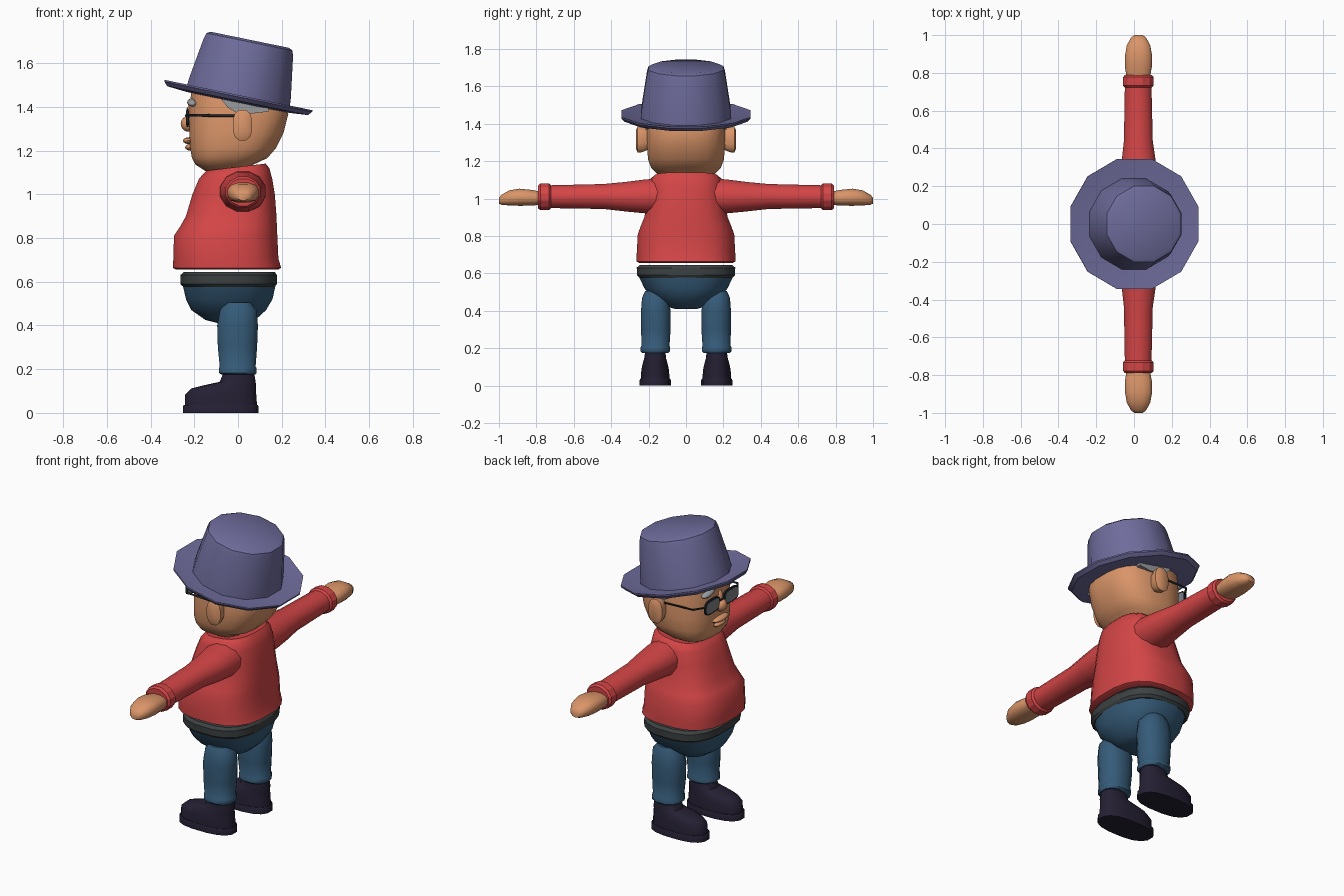
import bpy, bmesh, math
from mathutils import Vector, Matrix


def mat(name, rgb):
    m = bpy.data.materials.new(name)
    m.diffuse_color = (*rgb, 1)
    return m


HAT = mat("dusty_violet", (0.158, 0.15, 0.33))
RED = mat("red", (0.66, 0.06, 0.062))
SKIN = mat("tan_skin", (0.70, 0.30, 0.14))
BLUE = mat("denim_blue", (0.036, 0.105, 0.19))
SHOE = mat("dark_navy", (0.018, 0.014, 0.033))
BELT = mat("charcoal", (0.045, 0.053, 0.053))
GREY = mat("grey_hair", (0.32, 0.33, 0.34))
LENS = mat("lens_grey", (0.20, 0.21, 0.23))
FRAME = mat("frame_black", (0.012, 0.017, 0.022))


def finish(name, bm, material, angle=42):
    bmesh.ops.recalc_face_normals(bm, faces=bm.faces)
    me = bpy.data.meshes.new(name)
    bm.to_mesh(me)
    bm.free()
    me.materials.append(material)
    ob = bpy.data.objects.new(name, me)
    bpy.context.collection.objects.link(ob)
    bpy.ops.object.select_all(action='DESELECT')
    ob.select_set(True)
    bpy.context.view_layer.objects.active = ob
    bpy.ops.object.shade_smooth_by_angle(angle=math.radians(angle))
    return ob


def loft(name, material, rings, axis='z', n=16, p=2.0, side=1, turn=0.5, angle=42):
    """Rings are (t, u0, u1, v0, v1[, slope]); sections are superellipses."""
    bm = bmesh.new()
    loops = []
    for t, u0, u1, v0, v1, *slope in rings:
        s = slope[0] if slope else 0
        loop = []
        for i in range(n):
            a = 2 * math.pi * (i + turn) / n
            c, d = math.cos(a), math.sin(a)
            u = (u0 + u1) / 2 + (u1 - u0) / 2 * math.copysign(abs(c) ** (2 / p), c)
            v = (v0 + v1) / 2 + (v1 - v0) / 2 * math.copysign(abs(d) ** (2 / p), d)
            w = t + s * u
            co = {'z': (u, v * side, w), 'y': (u, w * side, v), 'x': (w, u * side, v)}[axis]
            loop.append(bm.verts.new(co))
        loops.append(loop)
    for a, b in zip(loops, loops[1:]):
        for i in range(n):
            j = (i + 1) % n
            bm.faces.new((a[i], a[j], b[j], b[i]))
    bm.faces.new(loops[0])
    bm.faces.new(loops[-1])
    return finish(name, bm, material, angle)


def body(rings):
    """Symmetric rings (z, x0, x1, half_y[, slope]) to loft rings."""
    return [(r[0], r[1], r[2], -r[3], r[3], *r[4:]) for r in rings]


def ball(name, material, loc, size, rot=0):
    bm = bmesh.new()
    bmesh.ops.create_uvsphere(bm, u_segments=12, v_segments=8, radius=1)
    m = Matrix.Translation(loc) @ Matrix.Rotation(rot, 4, 'X') @ Matrix.Diagonal((*size, 1))
    bm.transform(m)
    return finish(name, bm, material, 60)


def rod(name, material, a, b, r):
    a, b = Vector(a), Vector(b)
    bm = bmesh.new()
    bmesh.ops.create_cone(bm, cap_ends=True, segments=6, radius1=r, radius2=r, depth=(b - a).length)
    bm.transform(Matrix.Translation((a + b) / 2) @ (b - a).to_track_quat('Z', 'Y').to_matrix().to_4x4())
    return finish(name, bm, material, 60)


# Hat: brim and crown share one tilted axis
tilt = Matrix.Translation((0, 0, 1.44)) @ Matrix.Rotation(math.radians(11.6), 4, 'Y')
brim = [(-0.02, 0.24), (-0.012, 0.34), (0.006, 0.357), (0.014, 0.357), (0.0, 0.25)]
crown = [(-0.005, 0.25), (0.05, 0.245), (0.235, 0.216), (0.262, 0.208), (0.272, 0.19)]
for nm, prof in (("hat_brim", brim), ("hat_crown", crown)):
    ob = loft(nm, HAT, [(z, -r, r, -r, r) for z, r in prof], n=12)
    ob.data.transform(tilt)

# Head
loft("head", SKIN, body([
    (1.10, -0.14, 0.05, 0.10), (1.135, -0.195, 0.07, 0.16), (1.165, -0.212, 0.135, 0.188),
    (1.21, -0.22, 0.175, 0.205), (1.28, -0.224, 0.21, 0.21), (1.38, -0.224, 0.232, 0.21, -0.06),
    (1.435, -0.215, 0.222, 0.20, -0.2)]), n=20, p=2.7)
# Nose and lips
ball("nose", SKIN, (-0.228, 0, 1.322), (0.034, 0.036, 0.036))
ball("nose_bridge", SKIN, (-0.217, 0, 1.36), (0.022, 0.02, 0.05))
ball("upper_lip", SKIN, (-0.222, 0, 1.245), (0.03, 0.07, 0.016))
ball("lower_lip", SKIN, (-0.218, 0, 1.215), (0.024, 0.055, 0.015))

# Torso, belt and hips
loft("sweater", RED, body([
    (0.655, -0.285, 0.185, 0.25), (0.663, -0.30, 0.20, 0.266), (0.705, -0.298, 0.187, 0.266),
    (0.81, -0.295, 0.182, 0.26), (0.85, -0.268, 0.18, 0.245), (0.90, -0.24, 0.178, 0.225),
    (1.00, -0.21, 0.17, 0.205), (1.07, -0.18, 0.158, 0.198), (1.105, -0.165, 0.145, 0.19, 0.1),
    (1.125, -0.145, 0.128, 0.165, 0.12), (1.12, -0.125, 0.105, 0.14, 0.12)]), n=20, p=2.7)
loft("belt", BELT, body([
    (0.575, -0.25, 0.17, 0.25), (0.59, -0.266, 0.18, 0.264), (0.63, -0.266, 0.18, 0.266),
    (0.645, -0.25, 0.17, 0.25)]), n=20, p=2.7, angle=25)
loft("hips", BLUE, body([
    (0.41, -0.09, 0.04, 0.06), (0.425, -0.15, 0.08, 0.11), (0.47, -0.215, 0.13, 0.175),
    (0.52, -0.24, 0.16, 0.225), (0.585, -0.255, 0.174, 0.255)]), n=20, p=2.4)

for s, tag in ((1, "left"), (-1, "right")):
    # Arm, cuff and hand
    loft(f"sleeve_{tag}", RED, [
        (0.15, -0.085, 0.13, 0.915, 1.11), (0.22, -0.085, 0.13, 0.918, 1.105),
        (0.32, -0.07, 0.12, 0.928, 1.092), (0.44, -0.056, 0.102, 0.942, 1.08),
        (0.73, -0.051, 0.095, 0.947, 1.073)], 'y', n=12, side=s)
    loft(f"cuff_{tag}", RED, [
        (0.722, -0.05, 0.095, 0.945, 1.073), (0.732, -0.06, 0.106, 0.935, 1.083),
        (0.778, -0.06, 0.106, 0.935, 1.083), (0.79, -0.05, 0.096, 0.945, 1.073)],
        'y', n=12, side=s, angle=25)
    loft(f"hand_{tag}", SKIN, [
        (0.785, -0.042, 0.088, 0.965, 1.04), (0.83, -0.05, 0.096, 0.961, 1.048),
        (0.89, -0.05, 0.098, 0.96, 1.054), (0.945, -0.04, 0.088, 0.962, 1.045),
        (0.985, -0.018, 0.066, 0.966, 1.022), (1.0, 0.0, 0.048, 0.972, 1.005)],
        'y', n=12, p=2.5, side=s)
    # Leg with hem
    loft(f"leg_{tag}", BLUE, [
        (0.175, -0.078, 0.082, 0.092, 0.236), (0.183, -0.09, 0.088, 0.083, 0.245),
        (0.205, -0.09, 0.088, 0.083, 0.245), (0.212, -0.086, 0.083, 0.086, 0.241),
        (0.30, -0.095, 0.09, 0.08, 0.242), (0.40, -0.098, 0.094, 0.08, 0.243),
        (0.47, -0.085, 0.088, 0.09, 0.237), (0.505, -0.06, 0.06, 0.11, 0.22)],
        n=12, p=2.3, side=s)
    # Shoe and sole
    loft(f"sole_{tag}", SHOE, [
        (0, -0.255, 0.096, 0.08, 0.249), (0.03, -0.255, 0.096, 0.08, 0.249),
        (0.037, -0.25, 0.092, 0.084, 0.245)], n=16, p=2.5, side=s)
    loft(f"shoe_{tag}", SHOE, [
        (0.03, -0.246, 0.09, 0.086, 0.243), (0.085, -0.244, 0.086, 0.09, 0.24),
        (0.112, -0.215, 0.085, 0.096, 0.234), (0.128, -0.15, 0.084, 0.1, 0.23),
        (0.142, -0.085, 0.082, 0.105, 0.225), (0.19, -0.065, 0.074, 0.11, 0.218)],
        n=16, p=2.4, side=s)
    # Ear, hair above it and eyebrow
    loft(f"ear_{tag}", SKIN, [
        (0.19, -0.01, 0.05, 1.265, 1.37), (0.235, -0.025, 0.066, 1.246, 1.386),
        (0.258, -0.025, 0.066, 1.244, 1.388), (0.267, -0.008, 0.05, 1.262, 1.37)],
        'y', n=12, p=2.5, side=s)
    bm = bmesh.new()
    pts = [(-0.09, 1.45), (-0.045, 1.395), (0.0, 1.37), (0.07, 1.37), (0.14, 1.378), (0.14, 1.41)]
    f = bm.faces.new([bm.verts.new((x, 0.19 * s, z)) for x, z in pts])
    ext = bmesh.ops.extrude_face_region(bm, geom=[f])["geom"]
    bmesh.ops.translate(bm, vec=(0, 0.026 * s, 0), verts=[v for v in ext if isinstance(v, bmesh.types.BMVert)])
    finish(f"side_hair_{tag}", bm, GREY, 30)
    ball(f"eyebrow_{tag}", GREY, (-0.208, 0.09 * s, 1.42), (0.025, 0.055, 0.017), -0.15 * s)
    # Glasses: rim, lens, temple arm
    loft(f"rim_{tag}", FRAME, [(x, 0.02, 0.155, 1.308, 1.392) for x in (-0.236, -0.226)],
         'x', n=16, p=3.5, side=s, angle=30)
    for x in (-0.2375, -0.2255):
        loft(f"lens_{tag}", LENS, [(x, 0.028, 0.147, 1.316, 1.384), (x + 0.001, 0.028, 0.147, 1.316, 1.384)],
             'x', n=16, p=3.5, side=s, angle=30)
    rod(f"hinge_{tag}", FRAME, (-0.23, 0.15 * s, 1.362), (-0.19, 0.208 * s, 1.361), 0.006)
    rod(f"temple_{tag}", FRAME, (-0.192, 0.207 * s, 1.361), (0.0, 0.216 * s, 1.358), 0.006)
rod("glasses_bridge", FRAME, (-0.238, -0.026, 1.36), (-0.238, 0.026, 1.36), 0.006)
